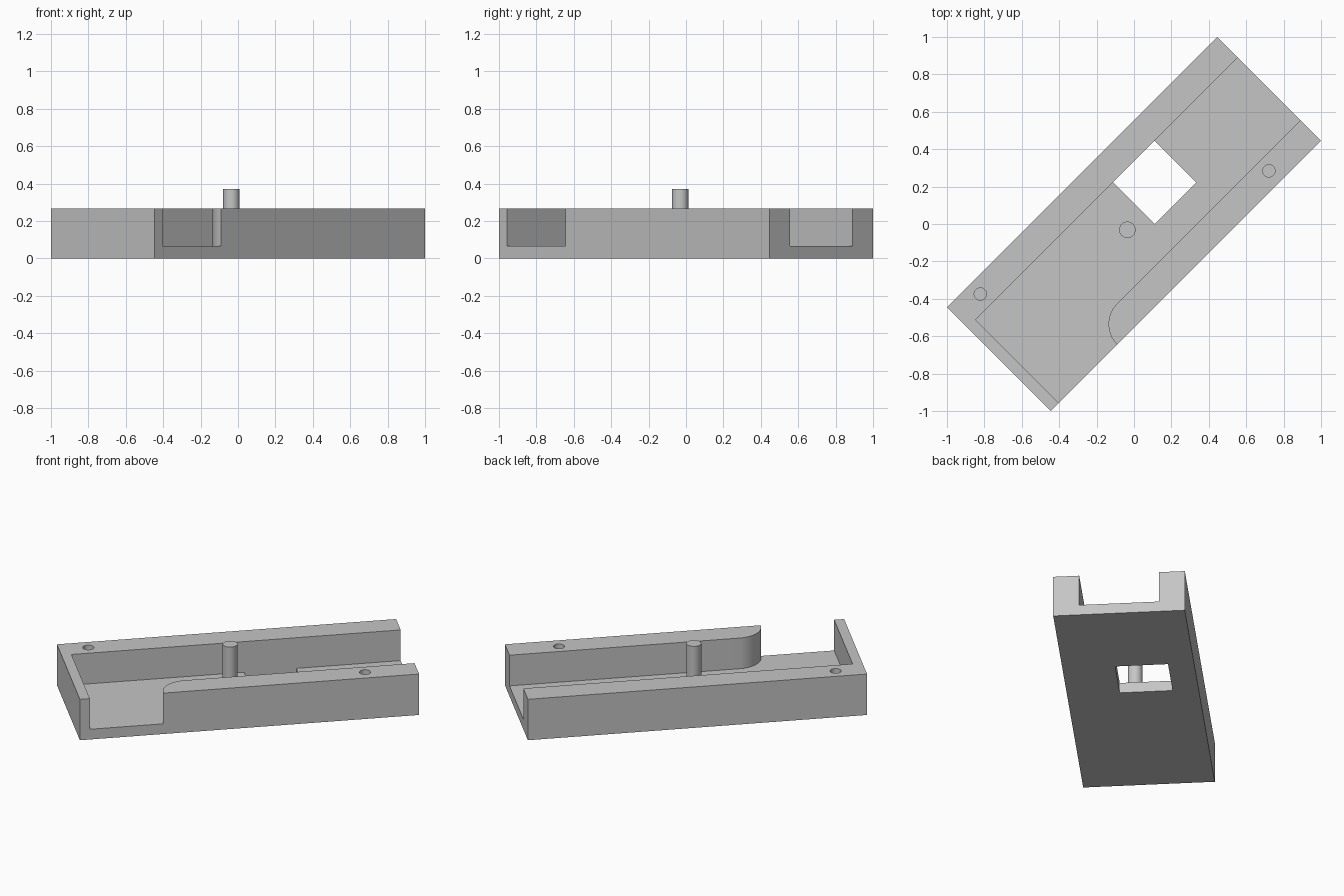
import bpy, bmesh
from math import sin, cos, pi, radians
from mathutils import Matrix

if "Cube" in bpy.data.objects:
    bpy.data.objects.remove(bpy.data.objects["Cube"])

# Plan is drawn along the tray (length on x), then turned to the diagonal
TURN = Matrix.Rotation(radians(45), 4, 'Z')
HALF_LEN, HALF_WID = 1.022, 0.392
FLOOR, TOP = 0.067, 0.268
CHANNEL = 0.237            # half width of the channel
WALL = HALF_WID - CHANNEL  # side wall thickness

grey = bpy.data.materials.new("grey")
grey.use_nodes = True
grey.diffuse_color = (0.56, 0.56, 0.56, 1)
grey.node_tree.nodes["Principled BSDF"].inputs["Base Color"].default_value = grey.diffuse_color


def prism(name, outline, z0, z1):
    """Extrude a plan outline from z0 to z1."""
    bm = bmesh.new()
    face = bm.faces.new([bm.verts.new((x, y, z0)) for x, y in outline])
    ext = bmesh.ops.extrude_face_region(bm, geom=[face])
    tops = [v for v in ext["geom"] if isinstance(v, bmesh.types.BMVert)]
    bmesh.ops.translate(bm, verts=tops, vec=(0, 0, z1 - z0))
    bmesh.ops.recalc_face_normals(bm, faces=bm.faces)
    bm.transform(TURN)
    mesh = bpy.data.meshes.new(name)
    bm.to_mesh(mesh)
    bm.free()
    mesh.materials.append(grey)
    obj = bpy.data.objects.new(name, mesh)
    bpy.context.collection.objects.link(obj)
    return obj


def rect(x0, x1, y0, y1):
    return [(x0, y0), (x1, y0), (x1, y1), (x0, y1)]


def arc(cx, cy, r, a0, a1, n):
    return [(cx + r * cos(a0 + (a1 - a0) * i / n),
             cy + r * sin(a0 + (a1 - a0) * i / n)) for i in range(n + 1)]


def disc(cx, cy, r, n=40):
    return arc(cx, cy, r, 0, 2 * pi, n)[:-1]


# Tray block
tray = prism("tray", rect(-HALF_LEN, HALF_LEN, -HALF_WID, HALF_WID), 0, TOP)

# Channel with open end, side opening and rounded wall end
rounded = arc(-0.52 + WALL, -HALF_WID, WALL, pi, pi / 2, 20)
channel = [(1.2, CHANNEL), (-0.962, CHANNEL), (-0.962, -0.5), (-0.52, -0.5)]
channel += rounded + [(1.2, -CHANNEL)]

cutters = [
    prism("channel_cutter", channel, FLOOR, 0.5),
    prism("window_cutter", rect(0.079, 0.393, -0.078, CHANNEL), -0.1, 0.2),
    prism("left_hole_cutter", disc(0.711, -0.309, 0.033), FLOOR, 0.5),
    prism("right_hole_cutter", disc(-0.846, 0.316, 0.033), FLOOR, 0.5),
]
for cutter in cutters:
    mod = tray.modifiers.new(cutter.name, 'BOOLEAN')
    mod.operation = 'DIFFERENCE'
    mod.solver = 'EXACT'
    mod.object = cutter

# Bake the cuts and drop the cutters
depsgraph = bpy.context.evaluated_depsgraph_get()
baked = bpy.data.meshes.new_from_object(tray.evaluated_get(depsgraph))
tray.modifiers.clear()
tray.data = baked
for cutter in cutters:
    bpy.data.objects.remove(cutter)

# Upright pin on the floor
pin = prism("pin", disc(-0.047, 0.003, 0.044), FLOOR - 0.01, 0.37)

# Smooth round walls, keep edges sharp
for obj in (tray, pin):
    bpy.ops.object.select_all(action='DESELECT')
    obj.select_set(True)
    bpy.context.view_layer.objects.active = obj
    bpy.ops.object.shade_smooth_by_angle(angle=radians(30))
